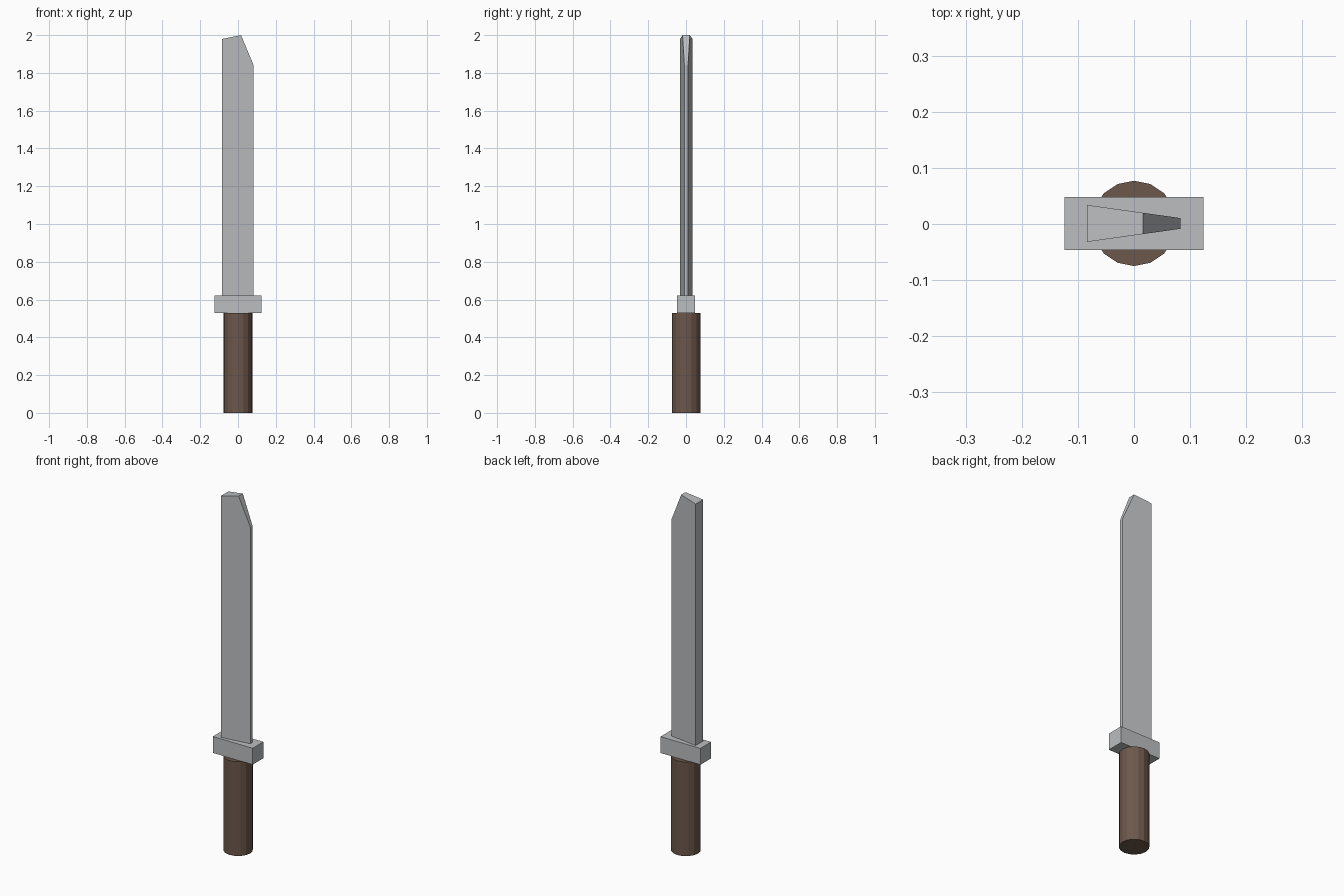
import bpy, bmesh, math

if "Cube" in bpy.data.objects:
    bpy.data.objects.remove(bpy.data.objects["Cube"])


def material(name, rgb):
    mat = bpy.data.materials.new(name)
    mat.diffuse_color = (*rgb, 1)
    mat.use_nodes = True
    mat.node_tree.nodes["Principled BSDF"].inputs["Base Color"].default_value = mat.diffuse_color
    return mat


def finish(bm, name, mat):
    bmesh.ops.recalc_face_normals(bm, faces=bm.faces)
    mesh = bpy.data.meshes.new(name)
    bm.to_mesh(mesh)
    bm.free()
    mesh.materials.append(mat)
    obj = bpy.data.objects.new(name, mesh)
    bpy.context.collection.objects.link(obj)
    return obj


steel = material("steel grey", (0.50, 0.51, 0.52))
wood = material("dark brown", (0.152, 0.096, 0.070))
CENTRE_Y = 0.001

# Handle: sixteen-sided grip
bm = bmesh.new()
bmesh.ops.create_cone(bm, cap_ends=True, segments=16, radius1=0.076, radius2=0.076, depth=0.53)
bmesh.ops.translate(bm, verts=bm.verts, vec=(0, CENTRE_Y, 0.265))
finish(bm, "handle", wood)

# Guard: rectangular block
bm = bmesh.new()
bmesh.ops.create_cube(bm, size=1)
bmesh.ops.scale(bm, verts=bm.verts, vec=(0.248, 0.095, 0.092))
bmesh.ops.translate(bm, verts=bm.verts, vec=(0, CENTRE_Y, 0.576))
finish(bm, "guard", steel)

# Blade: side outline, thick at the spine and narrow at the cutting edge
outline = [(-0.084, 0.62), (0.083, 0.62), (0.083, 1.84), (0.016, 2.0), (-0.084, 1.98)]
bm = bmesh.new()
sides = []
for sign in (-1, 1):
    ring = []
    for x, z in outline:
        t = (x + 0.084) / 0.167
        half = 0.033 + (0.0095 - 0.033) * t
        ring.append(bm.verts.new((x, CENTRE_Y + sign * half, z)))
    bm.faces.new(ring)
    sides.append(ring)
front, back = sides
for i in range(len(outline)):
    j = (i + 1) % len(outline)
    bm.faces.new((front[i], front[j], back[j], back[i]))
finish(bm, "blade", steel)
